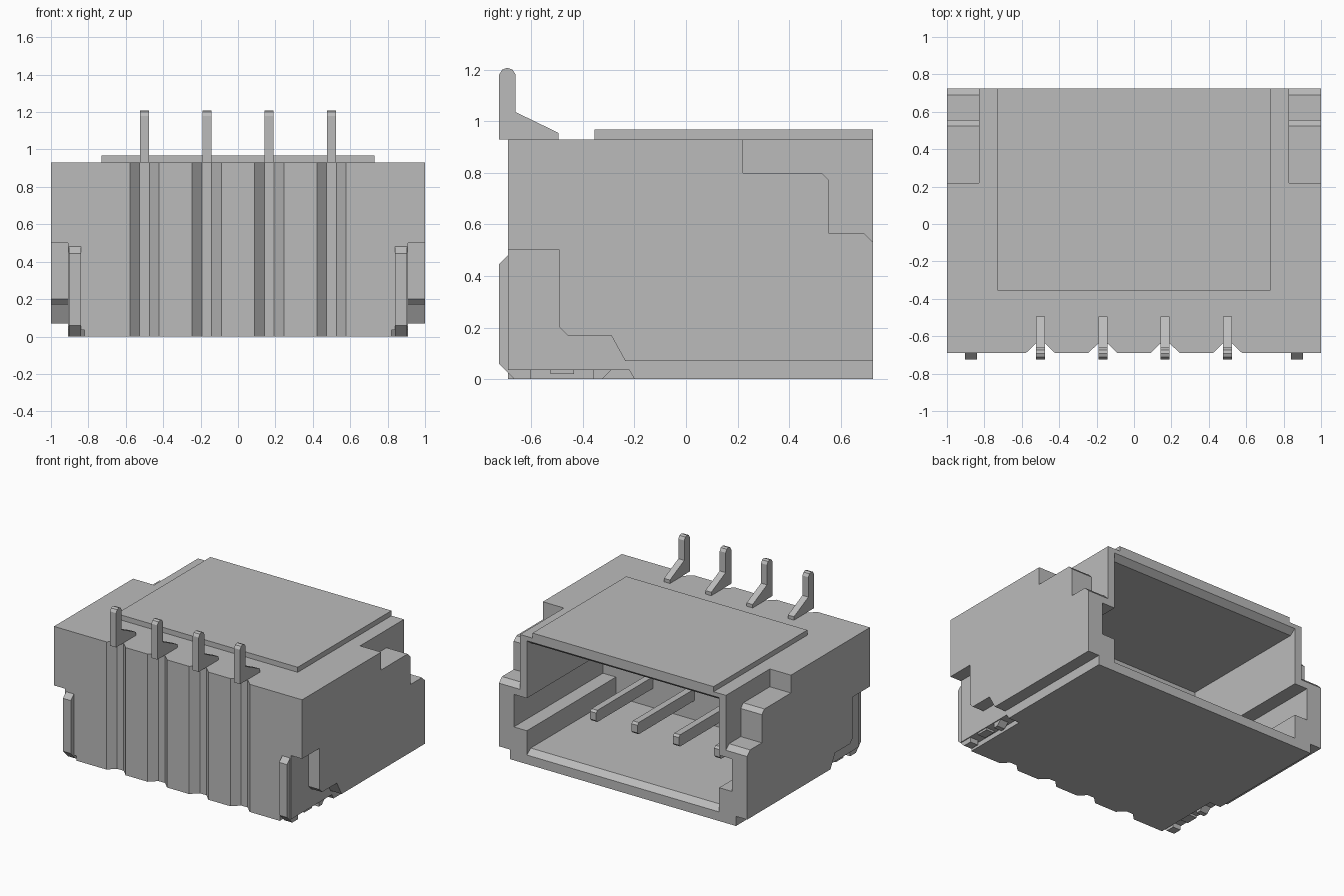
import bpy, bmesh
from mathutils import Vector

cube = bpy.data.objects.get("Cube")
if cube:
    bpy.data.objects.remove(cube, do_unlink=True)

grey = bpy.data.materials.new("plain grey")
grey.use_nodes = True
colour = (0.5, 0.5, 0.5, 1)
grey.diffuse_color = colour
grey.node_tree.nodes["Principled BSDF"].inputs["Base Color"].default_value = colour


def prism(name, profile, axis, low, high):
    """Extrude a 2D outline along an axis (outline uses the other two axes in order)."""
    place = {"x": lambda a, b: (low, a, b),
             "y": lambda a, b: (a, low, b),
             "z": lambda a, b: (a, b, low)}[axis]
    bm = bmesh.new()
    face = bm.faces.new([bm.verts.new(place(a, b)) for a, b in profile])
    out = bmesh.ops.extrude_face_region(bm, geom=[face])
    move = Vector((axis == "x", axis == "y", axis == "z")) * (high - low)
    bmesh.ops.translate(bm, vec=move,
                        verts=[v for v in out["geom"] if isinstance(v, bmesh.types.BMVert)])
    bmesh.ops.recalc_face_normals(bm, faces=bm.faces)
    mesh = bpy.data.meshes.new(name)
    bm.to_mesh(mesh)
    bm.free()
    mesh.materials.append(grey)
    obj = bpy.data.objects.new(name, mesh)
    bpy.context.collection.objects.link(obj)
    return obj


def sided(name, profile, near, far):
    """Matching prisms on the left and right sides."""
    return [prism(name + "_left", profile, "x", near, far),
            prism(name + "_right", profile, "x", -far, -near)]


def cut(target, cutter):
    cutter.hide_render = True
    mod = target.modifiers.new("cut", "BOOLEAN")
    mod.operation, mod.solver, mod.object = "DIFFERENCE", "EXACT", cutter
    bpy.context.view_layer.objects.active = target
    bpy.ops.object.modifier_apply(modifier=mod.name)
    bpy.data.objects.remove(cutter, do_unlink=True)


pin_x = [-0.5 + i / 3 for i in range(4)]
front, back, top = -0.69, 0.725, 0.93

# Housing outline with four shallow grooves in the front
outline = [(-1, back), (-1, front)]
for x in pin_x:
    outline += [(x - 0.078, front), (x - 0.026, -0.64), (x + 0.026, -0.64), (x + 0.078, front)]
outline += [(1, front), (1, back)]
housing = prism("housing", outline, "z", 0, top)

# Cavity with a keying slot in each side wall
half = [(0.775, 0.1), (0.775, 0.243), (0.88, 0.243), (0.88, 0.48), (0.775, 0.48), (0.775, 0.865)]
cavity = half + [(-x, z) for x, z in reversed(half)]
cut(housing, prism("cavity_cutter", cavity, "y", -0.3, 0.9))
lead_in = [(0.68, 0.1), (0.8, 0.01), (0.8, 0.955), (0.68, 0.865)]
cut(housing, prism("lead_in_cutter", lead_in, "x", -0.775, 0.775))

# Stepped notches in the upper back corners
notch = [(0.22, 1.1), (0.22, 0.8), (0.525, 0.8), (0.555, 0.77), (0.555, 0.565),
         (0.69, 0.565), (0.8, 0.455), (0.8, 1.1)]
for cutter in sided("notch_cutter", notch, 0.83, 1.1):
    cut(housing, cutter)

# Recess beside each solder tab, continuing as a step along the base
recess = [(-0.8, 0.5), (-0.49, 0.5), (-0.49, 0.2), (-0.46, 0.17), (-0.29, 0.17),
          (-0.235, 0.07), (0.8, 0.07), (0.8, -0.1), (-0.8, -0.1)]
for cutter in sided("recess_cutter", recess, 0.91, 1.1):
    cut(housing, cutter)
underside = [(-0.8, -0.05), (-0.8, 0.035), (-0.22, 0.035), (-0.17, -0.05)]
for cutter in sided("underside_cutter", underside, 0.82, 1.1):
    cut(housing, cutter)

# Raised panel on the top
panel = [(-0.73, -0.355), (0.73, -0.355), (0.73, back), (-0.73, back)]
prism("top_panel", panel, "z", top, 0.967)

# Solder tabs with notched feet
tab = [(-0.725, 0.06), (-0.725, 0.445), (-0.67, 0.5), (-0.5, 0.5), (-0.5, 0.17), (-0.29, 0.17),
       (-0.29, 0.035), (-0.325, 0), (-0.36, 0), (-0.36, 0.05), (-0.435, 0.05), (-0.435, 0.02),
       (-0.525, 0.02), (-0.525, 0.05), (-0.6, 0.05), (-0.6, 0), (-0.665, 0)]
sided("solder_tab", tab, 0.84, 0.903)

# Contact pins: bent tail on the top and straight blade in the cavity
tail = [(-0.725, top), (-0.725, 1.18), (-0.712, 1.2), (-0.692, 1.207), (-0.673, 1.2),
        (-0.66, 1.18), (-0.66, 1.035), (-0.495, 0.955), (-0.495, top)]
blade = [(-0.32, 0.24), (0.34, 0.24), (0.355, 0.255), (0.355, 0.31), (0.34, 0.325), (-0.32, 0.325)]
for i, x in enumerate(pin_x, 1):
    prism(f"pin_tail_{i}", tail, "x", x - 0.024, x + 0.024)
    prism(f"pin_blade_{i}", blade, "x", x - 0.024, x + 0.024)
